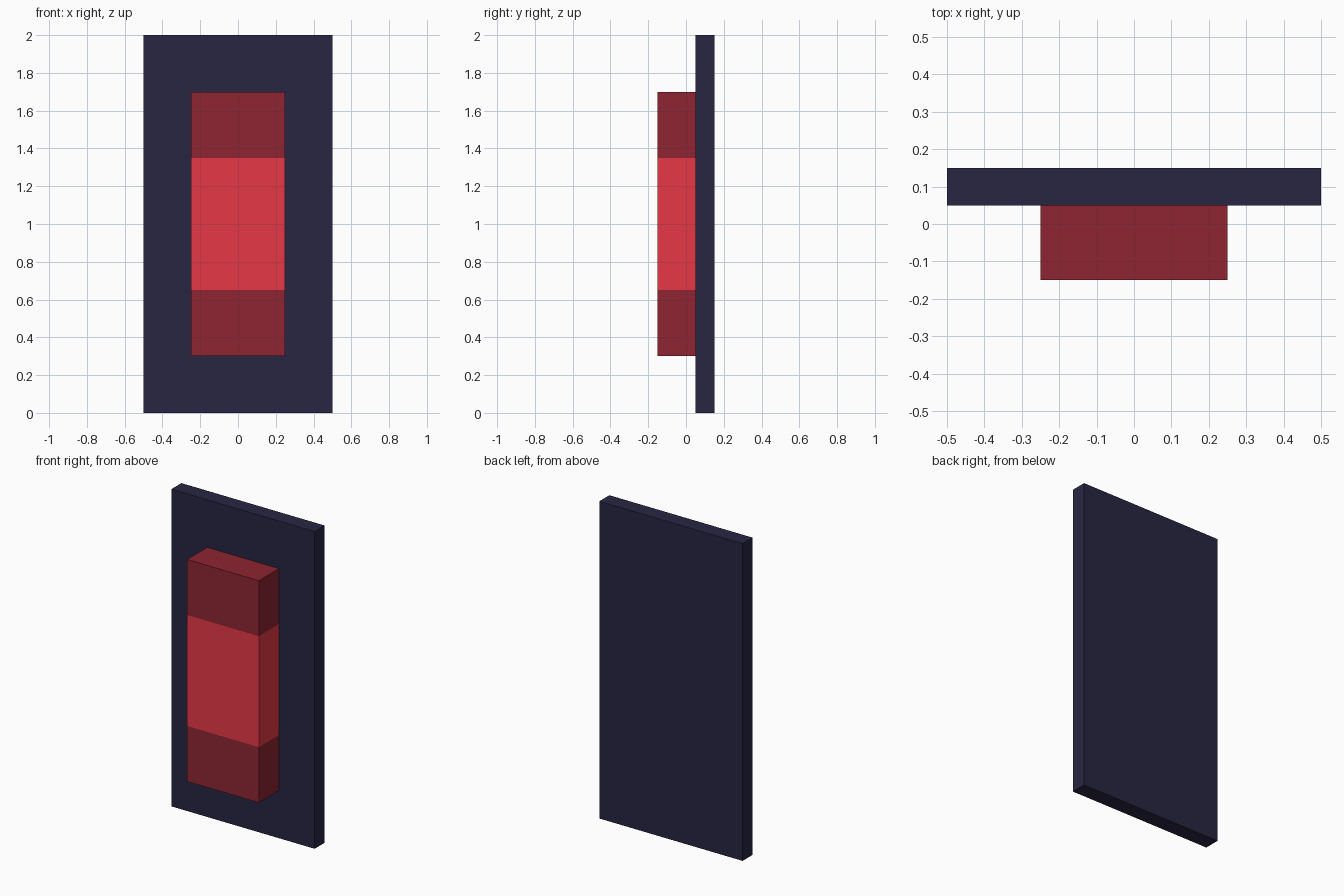
import bpy, bmesh

if "Cube" in bpy.data.objects:
    bpy.data.objects.remove(bpy.data.objects["Cube"])


def material(name, rgb):
    # sRGB 0-255 to linear viewport colour
    lin = [((c / 255 + 0.055) / 1.055) ** 2.4 if c > 10 else c / 255 / 12.92 for c in rgb]
    mat = bpy.data.materials.new(name)
    mat.diffuse_color = (*lin, 1)
    mat.use_nodes = True
    mat.node_tree.nodes["Principled BSDF"].inputs["Base Color"].default_value = mat.diffuse_color
    return mat


def box(name, lo, hi, mats, cuts=()):
    # Axis-aligned box with optional horizontal cuts
    bm = bmesh.new()
    bmesh.ops.create_cube(bm, size=1)
    for v in bm.verts:
        v.co = [lo[i] if v.co[i] < 0 else hi[i] for i in range(3)]
    for z in cuts:
        bmesh.ops.bisect_plane(bm, geom=bm.verts[:] + bm.edges[:] + bm.faces[:],
                               plane_co=(0, 0, z), plane_no=(0, 0, 1))
    # Middle band takes the second material
    for f in bm.faces:
        if cuts and cuts[0] < f.calc_center_median().z < cuts[1] and abs(f.normal.z) < 0.5:
            f.material_index = 1
    mesh = bpy.data.meshes.new(name)
    bm.to_mesh(mesh)
    bm.free()
    for m in mats:
        mesh.materials.append(m)
    obj = bpy.data.objects.new(name, mesh)
    bpy.context.collection.objects.link(obj)
    return obj


navy = material("dark navy", (39, 38, 66))
maroon = material("dark red", (142, 37, 50))
red = material("bright red", (230, 57, 70))

# Flat upright backing panel
box("back_panel", (-0.5, 0.05, 0), (0.5, 0.15, 2), [navy])

# Raised block set through the panel, bright band across its middle
box("banded_block", (-0.25, -0.15, 0.3), (0.25, 0.149, 1.7), [maroon, red], (0.65, 1.35))
